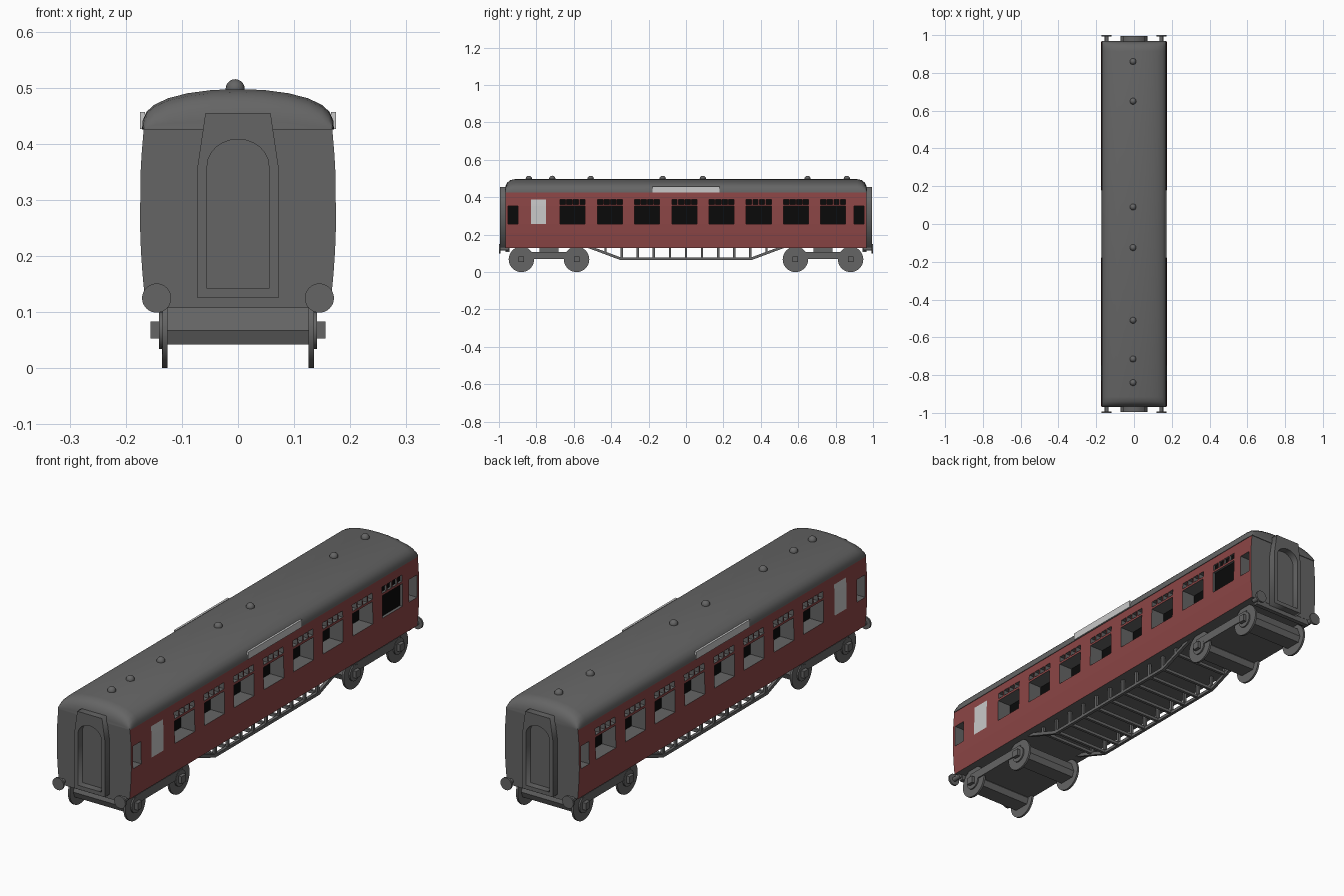
import bpy, bmesh, math
from mathutils import Matrix, Vector

if "Cube" in bpy.data.objects:
    bpy.data.objects.remove(bpy.data.objects["Cube"])


def material(name, rgb):
    m = bpy.data.materials.new(name)
    m.diffuse_color = (*rgb, 1)
    m.use_nodes = True
    m.node_tree.nodes["Principled BSDF"].inputs["Base Color"].default_value = m.diffuse_color
    return m


GREY = material("dark_grey", (0.13, 0.13, 0.13))
RED = material("maroon", (0.26, 0.06, 0.06))
BLACK = material("window_black", (0.003, 0.003, 0.003))
WHITE = material("pale_grey", (0.58, 0.58, 0.58))


def finish(bm, name, mats, smooth=False):
    bmesh.ops.remove_doubles(bm, verts=bm.verts, dist=1e-5)
    bmesh.ops.recalc_face_normals(bm, faces=bm.faces)
    me = bpy.data.meshes.new(name)
    bm.to_mesh(me)
    bm.free()
    ob = bpy.data.objects.new(name, me)
    bpy.context.collection.objects.link(ob)
    for m in mats:
        me.materials.append(m)
    if smooth:
        bpy.ops.object.select_all(action='DESELECT')
        ob.select_set(True)
        bpy.context.view_layer.objects.active = ob
        bpy.ops.object.shade_smooth_by_angle(angle=math.radians(35))
    return ob


def add_box(bm, x0, x1, y0, y1, z0, z1):
    mat = Matrix.Translation(((x0 + x1) / 2, (y0 + y1) / 2, (z0 + z1) / 2)) \
        @ Matrix.Diagonal((abs(x1 - x0), abs(y1 - y0), abs(z1 - z0), 1))
    bmesh.ops.create_cube(bm, size=1, matrix=mat)


def add_cyl(bm, a, b, r, seg=24):
    a, b = Vector(a), Vector(b)
    d = b - a
    mat = Matrix.Translation((a + b) / 2) @ d.to_track_quat('Z', 'Y').to_matrix().to_4x4()
    bmesh.ops.create_cone(bm, cap_ends=True, segments=seg, radius1=r, radius2=r,
                          depth=d.length, matrix=mat)


def add_prism(bm, yz, x0, x1):
    f = bm.faces.new([bm.verts.new((x0, y, z)) for y, z in yz])
    r = bmesh.ops.extrude_face_region(bm, geom=[f])
    vs = [v for v in r["geom"] if isinstance(v, bmesh.types.BMVert)]
    bmesh.ops.translate(bm, verts=vs, vec=(x1 - x0, 0, 0))


# Body: walls as a grid of cells, with recessed windows
END = 0.965
ZS = [0.13, 0.17, 0.21, 0.257, 0.352, 0.362, 0.388, 0.425]


def wall_x(z):
    return 0.175 - 0.35 * (z - 0.285) ** 2


windows = [(-0.952, -0.898, 0.257, 0.352), (0.898, 0.952, 0.257, 0.352)]
for i in range(8):
    y = -0.673 + 0.199 * i
    windows.append((y, y + 0.134, 0.257, 0.352))
    for k in range(4):
        p = y + 0.035 * k
        windows.append((p, p + 0.029, 0.362, 0.388))
lavatory = (-0.828, -0.748, 0.257, 0.388)
YS = sorted({round(v, 4) for w in windows + [lavatory] for v in w[:2]} | {-END, END})


def inside(w, y, z):
    return w[0] < y < w[1] and w[2] < z < w[3]


bm = bmesh.new()


def face(pts, mi):
    bm.faces.new([bm.verts.new(p) for p in pts]).material_index = mi


for s in (-1, 1):
    for y0, y1 in zip(YS, YS[1:]):
        for z0, z1 in zip(ZS, ZS[1:]):
            ym, zm = (y0 + y1) / 2, (z0 + z1) / 2
            loop = [(y0, z0), (y1, z0), (y1, z1), (y0, z1)]
            win = next((w for w in windows if inside(w, ym, zm)), None)
            if win is None:
                face([(s * wall_x(z), y, z) for y, z in loop],
                     3 if inside(lavatory, ym, zm) else 1)
                continue
            back = 0.163 if s > 0 and 0.7 < ym < 0.88 else 0.11
            face([(s * back, y, z) for y, z in loop], 2)
            for (ya, za), (yb, zb) in zip(loop, loop[1:] + loop[:1]):
                # reveal faces only on the window's outer edge
                if ya == yb and min(abs(ya - win[0]), abs(ya - win[1])) > 1e-3:
                    continue
                face([(s * wall_x(za), ya, za), (s * wall_x(zb), yb, zb),
                      (s * back, yb, zb), (s * back, ya, za)], 0)
for e in (-END, END):
    face([(wall_x(z), e, z) for z in ZS] + [(-wall_x(z), e, z) for z in reversed(ZS)], 0)
for z in (ZS[0], ZS[-1]):
    w = wall_x(z)
    face([(-w, -END, z), (w, -END, z), (w, END, z), (-w, END, z)], 0)
finish(bm, "coach_body", [GREY, RED, BLACK, WHITE])

# Roof: curved section lofted along the length with rounded ends
half = [(0.171, 0), (0.170, 0.016), (0.163, 0.032), (0.15, 0.044), (0.125, 0.056),
        (0.09, 0.065), (0.045, 0.071)]
section = half + [(0, 0.072)] + [(-x, h) for x, h in reversed(half)]
stations = [(0.968, 0.985, 0.2), (0.964, 0.99, 0.5), (0.955, 0.995, 0.75),
            (0.94, 1, 0.92), (0.915, 1, 1)]
rows = [(-y, w, h) for y, w, h in stations] + list(reversed(stations))
bm = bmesh.new()
rings = [[bm.verts.new((x * w, y, 0.425 + z * h)) for x, z in section] for y, w, h in rows]
for a, b in zip(rings, rings[1:]):
    for i in range(len(section)):
        j = (i + 1) % len(section)
        bm.faces.new((a[i], a[j], b[j], b[i]))
bm.faces.new(rings[0])
bm.faces.new(rings[-1])
finish(bm, "roof", [GREY], True)

# Roof ventilators
bm = bmesh.new()
for y in (-0.84, -0.715, -0.51, -0.125, 0.09, 0.65, 0.86):
    bmesh.ops.create_uvsphere(bm, u_segments=16, v_segments=10, radius=0.017,
                              matrix=Matrix.Translation((-0.005, y, 0.498)))
finish(bm, "roof_vents", [GREY], True)

# Pale boards along the eaves
bm = bmesh.new()
for s in (-1, 1):
    add_box(bm, s * 0.166, s * 0.175, -0.18, 0.18, 0.426, 0.457)
finish(bm, "roof_boards", [WHITE])

# Gangway frames with an arched opening at both ends
outer = [(-0.072, 0.125), (0.072, 0.125), (0.072, 0.36), (0.058, 0.455),
         (-0.058, 0.455), (-0.072, 0.36)]
arch = [(-0.055, 0.142), (0.055, 0.142)] + \
       [(0.055 * math.cos(t * math.pi / 12), 0.36 + 0.048 * math.sin(t * math.pi / 12))
        for t in range(13)]
for s, name in ((-1, "front_gangway"), (1, "rear_gangway")):
    cu = bpy.data.curves.new(name, 'CURVE')
    cu.dimensions, cu.fill_mode, cu.extrude = '2D', 'BOTH', 0.016
    for pts in (outer, arch):
        sp = cu.splines.new('POLY')
        sp.points.add(len(pts) - 1)
        for p, (x, z) in zip(sp.points, pts):
            p.co = (x, z, 0, 1)
        sp.use_cyclic_u = True
    cu.materials.append(GREY)
    ob = bpy.data.objects.new(name, cu)
    ob.location = (0, s * 0.979, 0)
    ob.rotation_euler = (math.pi / 2, 0, 0)
    bpy.context.collection.objects.link(ob)
    bpy.ops.object.select_all(action='DESELECT')
    ob.select_set(True)
    bpy.context.view_layer.objects.active = ob
    bpy.ops.object.convert(target='MESH')

# Buffers and headstocks
bm = bmesh.new()
hs = bmesh.new()
for e in (-1, 1):
    add_box(hs, -0.14, 0.14, e * 0.945, e * 0.964, 0.107, 0.131)
    for s in (-1, 1):
        add_cyl(bm, (s * 0.145, e * 0.95, 0.125), (s * 0.145, e * 0.995, 0.125), 0.01, 16)
        add_cyl(bm, (s * 0.145, e * 0.992, 0.125), (s * 0.145, e, 0.125), 0.026, 32)
finish(bm, "buffers", [GREY], True)
finish(hs, "headstocks", [GREY])

# Bogies: frame, axle housings, wheels and axle boxes
for c, name in ((-0.7325, "front"), (0.7325, "rear")):
    fr, wh = bmesh.new(), bmesh.new()
    add_box(fr, -0.14, 0.14, c - 0.16, c + 0.16, 0.07, 0.107)
    add_box(fr, -0.06, 0.06, c - 0.05, c + 0.05, 0.10, 0.131)
    for d in (-0.1475, 0.1475):
        y = c + d
        add_prism(fr, [(y - 0.045, 0.067), (y - 0.035, 0.042), (y + 0.035, 0.042),
                       (y + 0.045, 0.067), (y + 0.03, 0.109), (y - 0.03, 0.109)], -0.128, 0.128)
        for s in (-1, 1):
            add_cyl(wh, (s * 0.126, y, 0.068), (s * 0.135, y, 0.068), 0.068, 36)
            add_cyl(wh, (s * 0.13, y, 0.068), (s * 0.141, y, 0.068), 0.034, 24)
            add_box(fr, s * 0.135, s * 0.156, y - 0.015, y + 0.015, 0.053, 0.083)
    finish(fr, name + "_bogie_frame", [GREY])
    finish(wh, name + "_wheels", [GREY], True)

# Underframe truss: trapezoid rails, posts and cross members
bm = bmesh.new()
t = 0.013
rail = [(-0.53, 0.131), (-0.35, 0.064), (0.35, 0.064), (0.53, 0.131),
        (0.49, 0.131), (0.345, 0.064 + t), (-0.345, 0.064 + t), (-0.49, 0.131)]
for s in (-1, 1):
    add_prism(bm, rail, s * 0.125, s * 0.138)
for i in range(-5, 6):
    y = 0.086 * i
    z = 0.066 if abs(i) < 5 else 0.1
    for s in (-1, 1):
        add_box(bm, s * 0.126, s * 0.137, y - 0.006, y + 0.006, z, 0.131)
    add_box(bm, -0.13, 0.13, y - 0.006, y + 0.006, z, z + t)
finish(bm, "underframe_truss", [GREY])
